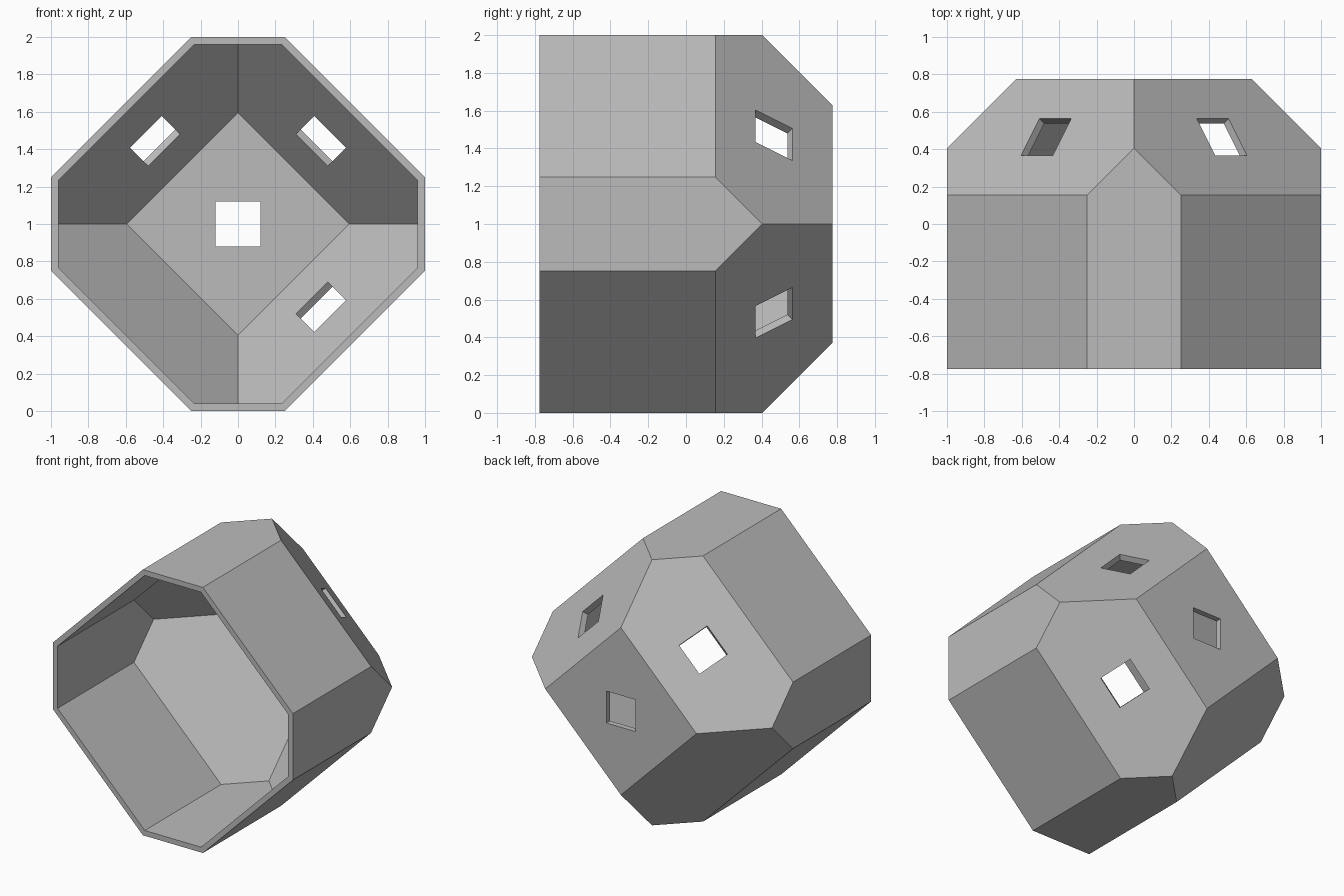
import bpy
import bmesh
from mathutils import Matrix, Vector

if "Cube" in bpy.data.objects:
    bpy.data.objects.remove(bpy.data.objects["Cube"], do_unlink=True)

CENTRE = Vector((0, 0, 1))

grey = bpy.data.materials.new("plain grey")
grey.use_nodes = True
grey.diffuse_color = (0.5, 0.5, 0.5, 1)
grey.node_tree.nodes["Principled BSDF"].inputs["Base Color"].default_value = (0.5, 0.5, 0.5, 1)


def to_object(name, bm):
    bmesh.ops.recalc_face_normals(bm, faces=bm.faces)
    mesh = bpy.data.meshes.new(name)
    bm.to_mesh(mesh)
    bm.free()
    mesh.materials.append(grey)
    obj = bpy.data.objects.new(name, mesh)
    bpy.context.collection.objects.link(obj)
    return obj


def chamfered_solid(name, radius, diagonal, slope, front, back):
    """Octagonal prism whose four diagonal sides slope in to a diamond back."""
    short = diagonal - radius
    tip = slope - back
    points = set()
    for s in (-1, 1):
        for t in (-1, 1):
            for y in (front, slope - diagonal):
                points.add((s * radius, y, t * short))
                points.add((s * short, y, t * radius))
        for r, y in ((radius, slope - radius), (tip, back)):
            points.add((s * r, y, 0))
            points.add((0, y, s * r))
    bm = bmesh.new()
    for p in sorted(points):
        bm.verts.new(Vector(p) + CENTRE)
    bmesh.ops.convex_hull(bm, input=bm.verts)
    bmesh.ops.dissolve_limit(bm, angle_limit=0.02, verts=bm.verts, edges=bm.edges)
    return to_object(name, bm)


def window_cutter(name, location, normal, across):
    """Square bar lying along the wall normal."""
    normal, across = Vector(normal).normalized(), Vector(across).normalized()
    basis = Matrix((across, normal.cross(across), normal)).transposed().to_4x4()
    bm = bmesh.new()
    bmesh.ops.create_cube(bm, size=0.24)
    bm.transform(Matrix.Translation(Vector(location) + CENTRE) @ basis)
    return to_object(name, bm)


# Outer body, hollow and windows
shell = chamfered_solid("hollow_shell", 1.0, 1.25, 1.405, -0.775, 0.775)
cutters = [chamfered_solid("hollow_cutter", 0.96, 1.194, 1.327, -0.9, 0.732),
           window_cutter("back_window_cutter", (0, 0.76, 0), (0, 1, 0), (1, 0, 0))]
for s in (-1, 1):
    for t in (-1, 1):
        cutters.append(window_cutter("side_window_cutter", (s * 0.47, 0.465, t * 0.47),
                                     (s, 1, t), (s, 0, -t)))

# Cut the openings and keep only the finished shell
for cutter in cutters:
    cutter.hide_render = True
    mod = shell.modifiers.new(cutter.name, "BOOLEAN")
    mod.operation = "DIFFERENCE"
    mod.solver = "EXACT"
    mod.object = cutter
bpy.context.view_layer.update()
cut = bpy.data.meshes.new_from_object(shell.evaluated_get(bpy.context.evaluated_depsgraph_get()))
shell.modifiers.clear()
shell.data = cut
cut.materials.clear()
cut.materials.append(grey)
for polygon in cut.polygons:
    polygon.material_index = 0
    polygon.use_smooth = False
for cutter in cutters:
    bpy.data.objects.remove(cutter, do_unlink=True)
